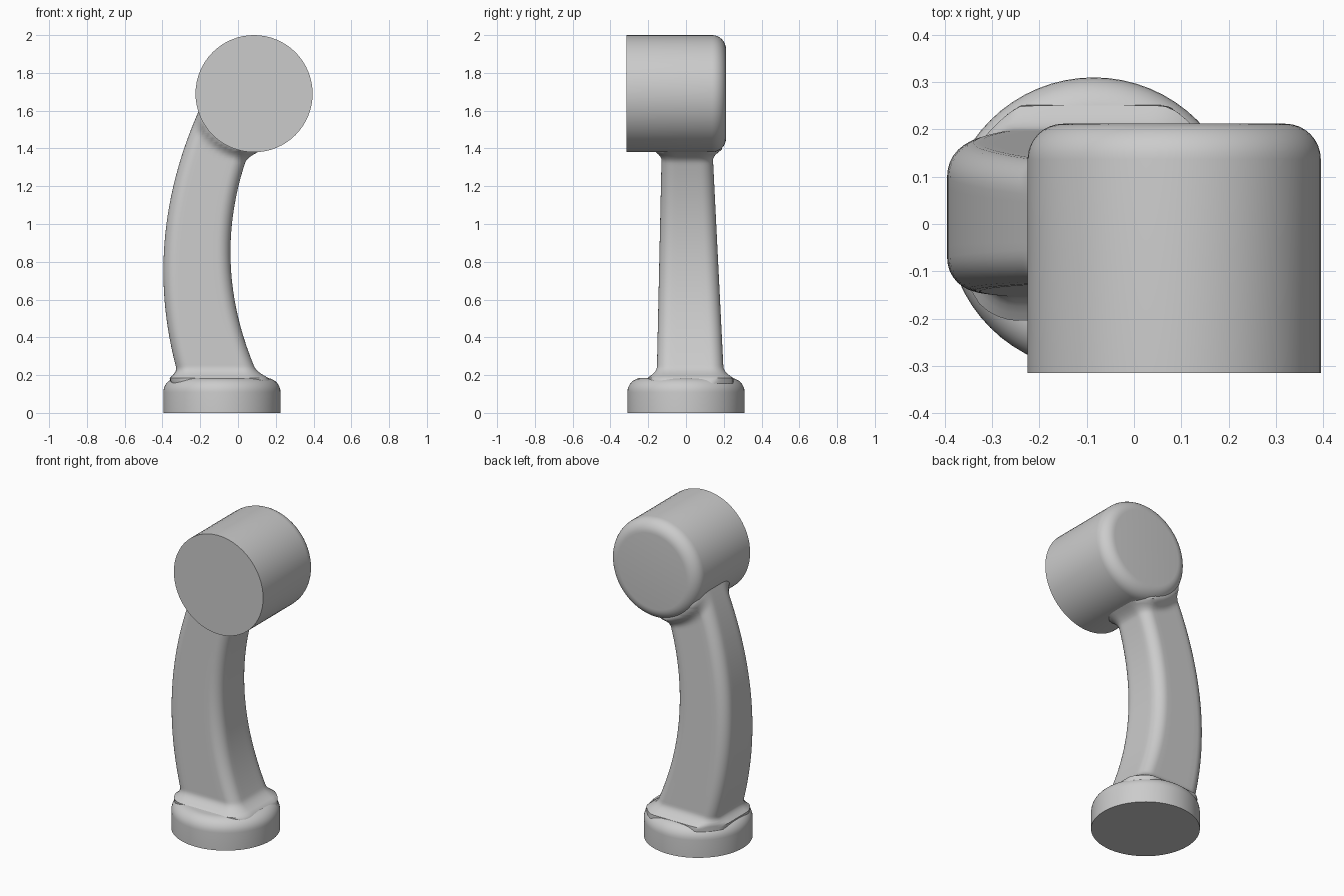
import bpy, bmesh, math
from mathutils import Vector, Matrix

cube = bpy.data.objects.get("Cube")
if cube:
    bpy.data.objects.remove(cube)

grey = bpy.data.materials.new("plain grey")
grey.use_nodes = True
colour = (0.6, 0.6, 0.6, 1)
grey.diffuse_color = colour
grey.node_tree.nodes["Principled BSDF"].inputs["Base Color"].default_value = colour

RADIUS, ROUND = 0.31, 0.075
BASE_X, BASE_TOP = -0.085, 0.185
HEAD_X, HEAD_Z, HEAD_FRONT, HEAD_BACK = 0.085, 1.69, -0.315, 0.212
FLARE, REACH = 0.05, 0.06


def finish(name, bm):
    bmesh.ops.recalc_face_normals(bm, faces=bm.faces)
    mesh = bpy.data.meshes.new(name)
    bm.to_mesh(mesh)
    bm.free()
    obj = bpy.data.objects.new(name, mesh)
    bpy.context.collection.objects.link(obj)
    mesh.materials.append(grey)
    bpy.ops.object.select_all(action='DESELECT')
    obj.select_set(True)
    bpy.context.view_layer.objects.active = obj
    bpy.ops.object.shade_smooth_by_angle(angle=math.radians(40))
    return obj


def loft(bm, rings):
    """Skin closed rings of points and cap both ends."""
    loops = [[bm.verts.new(p) for p in ring] for ring in rings]
    n = len(loops[0])
    for a, b in zip(loops, loops[1:]):
        for i in range(n):
            j = (i + 1) % n
            bm.faces.new((a[i], a[j], b[j], b[i]))
    bm.faces.new(loops[0])
    bm.faces.new(loops[-1])


def rounded_drum(name, length, matrix):
    """Cylinder with one sharp end and one softly rounded end."""
    profile = [(RADIUS, 0)]
    for k in range(9):
        t = math.pi / 2 * k / 8
        profile.append((RADIUS - ROUND + ROUND * math.cos(t),
                        length - ROUND + ROUND * math.sin(t)))
    bm = bmesh.new()
    turns = [math.tau * i / 64 for i in range(64)]
    loft(bm, [[(r * math.cos(t), r * math.sin(t), z) for t in turns] for r, z in profile])
    bm.transform(matrix)
    return finish(name, bm)


def drum_distance(radial, axial, top):
    """Distance from a rounded drum, used to flare the arm into it."""
    q, s = radial - RADIUS + ROUND, axial - top + ROUND
    return math.hypot(max(q, 0), max(s, 0)) + min(max(q, s), 0) - ROUND


def flare(d):
    return FLARE * min(1, max(0, 1 - d / REACH)) ** 2


def section(z):
    """Rounded rectangle of the arm at height z, flared at both joints."""
    left, right = -0.395 + 0.26 * (z - 0.75) ** 2, -0.04 + 0.345 * (z - 0.85) ** 2
    front, back = -0.159 + 0.022 * z, 0.21 - 0.05 * z
    c = 0.07
    corners = [(right - c, back - c), (left + c, back - c),
               (left + c, front + c), (right - c, front + c)]
    outline = []
    for k, (cx, cy) in enumerate(corners):
        for i in range(9):
            t = math.pi / 2 * (k + i / 8)
            n = Vector((math.cos(t), math.sin(t)))
            outline.append((Vector((cx, cy)) + c * n, n))
        # straight side to the next corner
        nxt = Vector(corners[(k + 1) % 4]) + c * n
        start = outline[-1][0]
        outline += [(start.lerp(nxt, i / 7), n) for i in range(1, 7)]
    ring = []
    for p, n in outline:
        head = flare(drum_distance(math.hypot(p.x - HEAD_X, z - HEAD_Z), p.y, HEAD_BACK))
        foot = flare(drum_distance(math.hypot(p.x - BASE_X, p.y), z, BASE_TOP))
        x = p.x + foot * n.x + head * max(n.x, 0)
        y = p.y + (foot + head) * n.y
        # keep the foot of the arm inside the rim of the base
        r = math.hypot(x - BASE_X, y)
        if foot > 0 and r > 0.295:
            x, y = BASE_X + (x - BASE_X) * 0.295 / r, y * 0.295 / r
        ring.append((x, y, z))
    return ring


# base
rounded_drum("base", BASE_TOP, Matrix.Translation((BASE_X, 0, 0)))

# head, lying with its flat end to the front
rounded_drum("head", HEAD_BACK - HEAD_FRONT,
             Matrix.Translation((HEAD_X, HEAD_FRONT, HEAD_Z)) @ Matrix.Rotation(-math.pi / 2, 4, 'X'))

# curved arm
bm = bmesh.new()
heights = [0.1 + 0.012 * i for i in range(16)]
heights += [0.3 + 0.05 * i for i in range(21)]
heights += [1.31 + 0.012 * i for i in range(29)]
loft(bm, [section(z) for z in heights])
finish("arm", bm)
